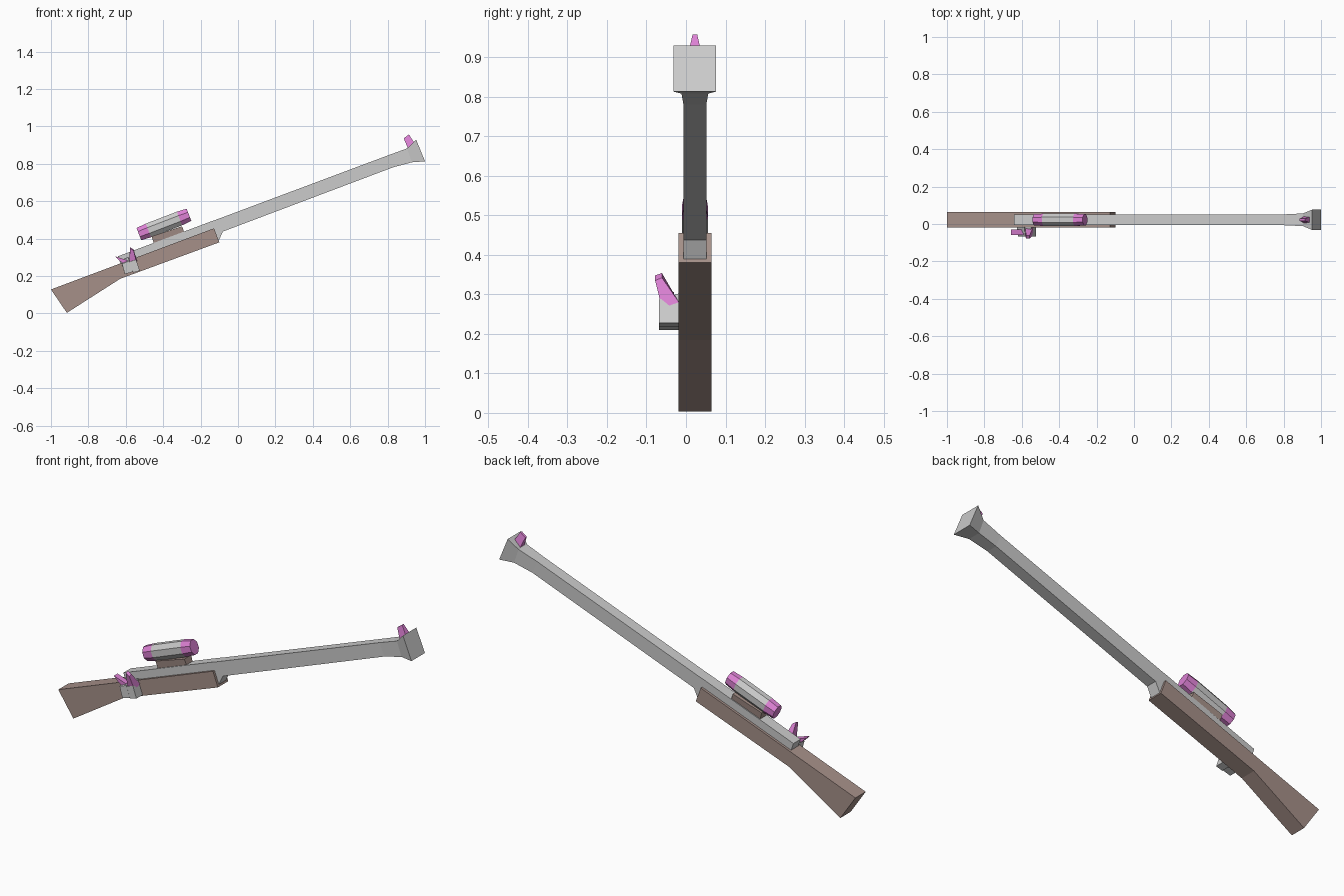
import bpy, bmesh, math
from mathutils import Vector

if "Cube" in bpy.data.objects:
    bpy.data.objects.remove(bpy.data.objects["Cube"])

CY = 0.0225  # centre plane of the rifle


def material(name, rgb):
    m = bpy.data.materials.new(name)
    m.diffuse_color = (*rgb, 1)
    m.use_nodes = True
    m.node_tree.nodes["Principled BSDF"].inputs["Base Color"].default_value = m.diffuse_color
    return m


WOOD = material("wood", (0.38, 0.28, 0.25))
PURPLE = material("purple", (0.72, 0.22, 0.66))


def loft(name, rings, mat=None):
    """Skin a list of equal-length point rings and cap both ends."""
    bm = bmesh.new()
    vs = [[bm.verts.new(p) for p in r] for r in rings]
    n = len(vs[0])
    for a, b in zip(vs, vs[1:]):
        for i in range(n):
            j = (i + 1) % n
            bm.faces.new((a[i], a[j], b[j], b[i]))
    bm.faces.new(vs[0])
    bm.faces.new(vs[-1])
    bmesh.ops.recalc_face_normals(bm, faces=bm.faces)
    me = bpy.data.meshes.new(name)
    bm.to_mesh(me)
    bm.free()
    ob = bpy.data.objects.new(name, me)
    bpy.context.collection.objects.link(ob)
    if mat:
        me.materials.append(mat)
    return ob


def prism(name, profile, y0, y1, mat=None, profile2=None):
    """Extrude an (x, z) profile from y0 to y1, optionally changing shape."""
    return loft(name, [[(x, y0, z) for x, z in profile],
                       [(x, y1, z) for x, z in (profile2 or profile)]], mat)


def box_rings(sections):
    """Rectangular rings from (top xz, bottom xz, half width top, half width bottom)."""
    return [[(t[0], CY - wt, t[1]), (t[0], CY + wt, t[1]),
             (b[0], CY + wb, b[1]), (b[0], CY - wb, b[1])]
            for t, b, wt, wb in sections]


# Wooden stock
prism("stock", [(-1, .128), (-.128, .455), (-.1, .38), (-.63, .185), (-.915, .003)],
      CY - .0415, CY + .0415, WOOD)

# Barrel with deeper receiver and flared muzzle
loft("barrel", box_rings([
    ((-.642, .305), (-.615, .23), .029, .029),
    ((-.144, .492), (-.104, .388), .029, .029),
    ((-.112, .503), (-.08, .438), .029, .029),
    ((.802, .845), (.829, .781), .029, .029),
    ((.904, .882), (.93, .808), .034, .034),
    ((.952, .930), (1.0, .813), .054, .054)]))

# Scope mount, narrowing downwards
loft("scope_mount", box_rings([
    ((-.462, .412), (-.445, .358), .028, .022),
    ((-.299, .466), (-.282, .416), .028, .022)]), WOOD)

# Eight-sided scope with coloured, slightly tapered ends
start, end = Vector((-.53, 0, .424)), Vector((-.262, 0, .527))
axis = (end - start).normalized()
up = Vector((-axis.z, 0, axis.x))


def scope_ring(t, s):
    c = start.lerp(end, t) + Vector((0, CY, 0))
    k = 1 / math.cos(math.pi / 8)
    angles = [math.pi / 8 + i * math.pi / 4 for i in range(8)]
    return [c + up * (math.sin(a) * .039 * s * k)
            + Vector((0, math.cos(a) * .033 * s * k, 0)) for a in angles]


loft("scope_body", [scope_ring(.19, 1), scope_ring(.81, 1)])
loft("scope_eyepiece", [scope_ring(0, .9), scope_ring(.19, 1)], PURPLE)
loft("scope_lens", [scope_ring(.81, 1), scope_ring(1, .9)], PURPLE)

# Front sight, narrowing to the top
loft("front_sight", box_rings([
    ((.886, .936), (.912, .875), .006, .019),
    ((.914, .957), (.95, .9), .006, .019)]), PURPLE)

# Two lock blocks on the side of the stock
prism("lock_rear_block", [(-.62, .265), (-.582, .28), (-.562, .222), (-.605, .21)],
      -.068, -.015, None, [(-.627, .285), (-.586, .3), (-.562, .222), (-.605, .21)])
prism("lock_front_block", [(-.58, .275), (-.545, .287), (-.525, .228), (-.56, .218)],
      -.068, -.015, None, [(-.585, .29), (-.552, .303), (-.525, .228), (-.56, .218)])

# Hammer leaning backwards and lever leaning outwards
prism("hammer", [(-.658, .306), (-.632, .279), (-.6, .262), (-.59, .283)],
      -.06, -.03, PURPLE)
loft("lever", [
    [(-.58, -.061, .265), (-.54, -.061, .265), (-.54, -.018, .28), (-.58, -.018, .28)],
    [(-.578, -.078, .348), (-.558, -.078, .335), (-.558, -.061, .342), (-.578, -.061, .354)]],
    PURPLE)
